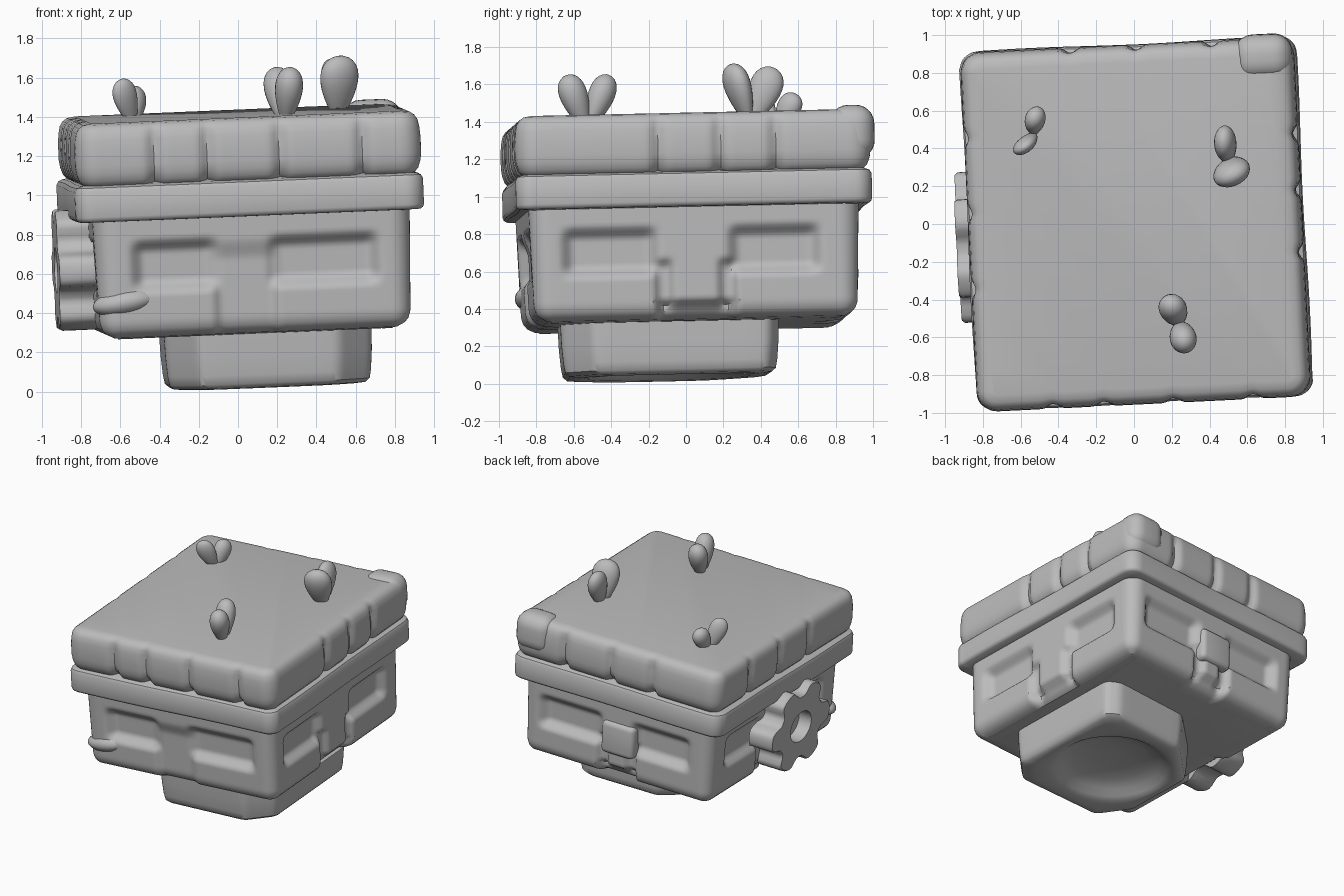
import bpy, bmesh, math
from mathutils import Vector, Matrix

if "Cube" in bpy.data.objects:
    bpy.data.objects.remove(bpy.data.objects["Cube"])

clay = bpy.data.materials.new("grey clay")
clay.diffuse_color = (0.5, 0.5, 0.5, 1)
clay.use_nodes = True
clay.node_tree.nodes["Principled BSDF"].inputs["Base Color"].default_value = clay.diffuse_color

# the whole planter leans slightly: pivot at rim height
PIVOT = Matrix.Translation((0.01, 0.005, 0.9))
LEAN = (PIVOT @ Matrix.Rotation(math.radians(2.8), 4, 'Z')
        @ Matrix.Rotation(math.radians(-2.4), 4, 'Y')
        @ Matrix.Rotation(math.radians(1.25), 4, 'X')
        @ Matrix.Translation((0, 0, -0.9)))


def finish(name, bm, matrix=LEAN, angle=40):
    bm.transform(matrix)
    bmesh.ops.recalc_face_normals(bm, faces=bm.faces[:])
    me = bpy.data.meshes.new(name)
    bm.to_mesh(me)
    bm.free()
    me.materials.append(clay)
    ob = bpy.data.objects.new(name, me)
    bpy.context.collection.objects.link(ob)
    bpy.ops.object.select_all(action='DESELECT')
    ob.select_set(True)
    bpy.context.view_layer.objects.active = ob
    bpy.ops.object.shade_smooth_by_angle(angle=math.radians(angle))
    return ob


def skin(rings):
    """Bridge closed rings of points and cap both ends."""
    bm = bmesh.new()
    vs = [[bm.verts.new(p) for p in r] for r in rings]
    n = len(vs[0])
    for a, b in zip(vs, vs[1:]):
        for i in range(n):
            j = (i + 1) % n
            bm.faces.new((a[i], a[j], b[j], b[i]))
    bm.faces.new(vs[0][::-1])
    bm.faces.new(vs[-1])
    return bm


def outline(hx, hy, r, n=80):
    """Rounded rectangle: (point, outward normal, side index, position along side)."""
    pts = []
    for s, (L, d) in enumerate([(hx, hy), (hy, hx), (hx, hy), (hy, hx)]):
        rot = Matrix.Rotation(s * math.pi / 2, 2)
        for i in range(n):
            u = -(L - r) + 2 * (L - r) * i / n
            pts.append((rot @ Vector((u, -d)), rot @ Vector((0, -1)), s, u))
        for i in range(8):
            a = math.pi / 2 * i / 8
            nrm = Vector((math.sin(a), -math.cos(a)))
            pts.append((rot @ (Vector((L - r, -d + r)) + nrm * r), rot @ nrm, s, L))
    return pts


def loft(name, hx, hy, r, rings, depth=lambda s, u, z: 0, cx=0.0):
    line = outline(hx, hy, r)
    out = []
    for inset, z in rings:
        ring = []
        for p, nrm, s, u in line:
            q = p - nrm * (inset + depth(s, u, z))
            ring.append((q.x + cx, q.y, z))
        out.append(ring)
    return finish(name, skin(out))


def step(a, b, x, w=0.04):
    """Soft window, one between a and b."""
    def f(t):
        t = max(0, min(1, t / w + 0.5))
        return t * t * (3 - 2 * t)
    return f(x - a) * f(b - x)


# body with recessed panels and a centre pillar on each side
PANELS = [((-0.60, -0.20), (0.10, 0.62)), ((-0.69, -0.22), (0.20, 0.65)),
          ((-0.64, -0.15), (0.15, 0.6)), ((-0.64, -0.2), (0.2, 0.64))]


def body_depth(s, u, z):
    half = 0.15 if s % 2 == 0 else 0.2
    if s == 0:
        u += 0.045
    d = sum(0.06 * step(a, b, u + (0 if s else -0.045), 0.09) * step(0.57, 0.785, z, 0.08)
            for a, b in PANELS[s])
    if s == 0:
        d += 0.03 * step(-half, half, u, 0.06) * step(0, 0.75, z, 0.12)
    else:
        d += 0.06 * step(-half, half, u, 0.05) * step(0, 0.40, z, 0.05)
        for g in (-half + 0.03, half - 0.03):
            d += 0.04 * step(g - 0.04, g + 0.04, u, 0.05) * step(0.38, 0.62, z, 0.06)
    return d


loft("body", 0.812, 0.885, 0.11,
     [(0.16, 0.31), (0.09, 0.317), (0.05, 0.337), (0.03, 0.36), (0.02, 0.39)]
     + [(0.018 * (0.95 - z) / 0.55, z) for z in [0.41 + 0.018 * i for i in range(31)]],
     body_depth, 0.018)

# rim band
loft("rim", 0.89, 0.95, 0.09,
     [(0.1, 0.912), (0.02, 0.915), (0.005, 0.925), (0, 0.94), (0.0, 1.07), (0.01, 1.09),
      (0.035, 1.1), (0.07, 1.105), (0.1, 1.12)],
     lambda s, u, z: 0.004 * math.sin(5 * u + s), 0.006)

# brick course with a flat soil top
JOINTS = [(-0.48, -0.21, 0.16, 0.58), (-0.19, 0.14, 0.44), (-0.45, -0.05, 0.3), (-0.5, -0.1, 0.3)]


def brick_depth(s, u, z):
    w = 0.25 + 0.75 * step(1.0, 1.36, z, 0.1)
    low = 1 + 0.7 * step(0, 1.14, z, 0.06)
    return sum(0.03 * w * low * math.exp(-((u - g) / 0.032) ** 2) for g in JOINTS[s])


loft("brick_top", 0.884, 0.952, 0.11,
     [(0.13, 1.08), (0.07, 1.088), (0.04, 1.1), (0.018, 1.125), (0.006, 1.16), (0, 1.2),
      (0, 1.28), (0.004, 1.33), (0.012, 1.37), (0.028, 1.395), (0.05, 1.41), (0.09, 1.417)],
     brick_depth, 0.012)

# raised brick at the back right corner
bm = bmesh.new()
bmesh.ops.create_cube(bm, size=1, matrix=Matrix.Translation((0.735, 0.855, 1.295))
                      @ Matrix.Diagonal((0.31, 0.24, 0.29, 1)))
bmesh.ops.bevel(bm, geom=bm.edges[:], offset=0.1, segments=6, profile=0.5, affect='EDGES')
finish("corner_brick", bm)

# lump on the lower front left of the body
bm = bmesh.new()
bmesh.ops.create_uvsphere(bm, u_segments=24, v_segments=14, radius=1,
                          matrix=Matrix.Translation((-0.64, -0.80, 0.50))
                          @ Matrix.Rotation(math.radians(-8), 4, 'Y')
                          @ Matrix.Diagonal((0.17, 0.10, 0.07, 1)))
finish("body_lump", bm)

# bump on the upper middle of the back
bm = bmesh.new()
bmesh.ops.create_cube(bm, size=1, matrix=Matrix.Translation((0.0, 0.845, 0.64))
                      @ Matrix.Diagonal((0.28, 0.12, 0.26, 1)))
bmesh.ops.bevel(bm, geom=bm.edges[:], offset=0.04, segments=4, profile=0.5, affect='EDGES')
finish("back_tab", bm)

# faceted foot with a dished underside
FOOT = [(-0.43, -0.44), (-0.27, -0.69), (0.44, -0.71), (0.62, -0.54),
        (0.62, 0.39), (0.53, 0.45), (-0.08, 0.44), (-0.43, 0.13)]
mid = Vector((0.09, -0.12))
line = []
for i, p in enumerate(FOOT):
    a, b, c = Vector(FOOT[i - 1]), Vector(p), Vector(FOOT[(i + 1) % 8])
    s, e = b.lerp(a, 0.04 / (a - b).length), b.lerp(c, 0.04 / (c - b).length)
    for k in range(5):
        t = k / 4
        line.append(s * (1 - t) ** 2 + b * 2 * t * (1 - t) + e * t * t)
    nxt = c.lerp(b, 0.04 / (c - b).length)
    line += [e.lerp(nxt, k / 8) for k in range(1, 8)]
rings = []
for scale, z, rnd in [(1.01, 0.38, 0), (1, 0.2, 0), (0.985, 0.1, 0), (0.97, 0.055, 0), (0.93, 0.035, 0),
                      (0.86, 0.029, 0.3), (0.78, 0.033, 0.8), (0.72, 0.05, 1), (0.64, 0.085, 1),
                      (0.48, 0.115, 1), (0.25, 0.13, 1), (0.05, 0.133, 1)]:
    ring = []
    for p in line:
        d = p - mid
        d = d.lerp(d.normalized() * 0.56, rnd) * scale
        ring.append((mid.x + d.x, mid.y + d.y, z))
    rings.append(ring)
finish("foot", skin(rings))

# six-lobed cog on the left side, with a round hole
bm = bmesh.new()
N = 96
loops = []
for kind, x in [("out", -0.76), ("out", -0.94), ("edge", -0.955), ("hole", -0.955), ("hole", -0.85)]:
    loop = []
    for i in range(N):
        a = 2 * math.pi * i / N
        tooth = 0.5 + 0.5 * math.tanh(2 * (math.cos(6 * a) + 0.2))
        r = 0.295 + 0.105 * tooth - (0.012 if kind == "edge" else 0)
        if kind == "hole":
            r = 0.14
        loop.append(bm.verts.new((x, -0.09 + r * math.cos(a), 0.66 + 0.83 * r * math.sin(a))))
    loops.append(loop)
for a, b in zip(loops, loops[1:]):
    for i in range(N):
        j = (i + 1) % N
        bm.faces.new((a[i], a[j], b[j], b[i]))
bm.faces.new(loops[-1])
bm.faces.new(loops[0][::-1])
finish("side_cog", bm)


# sprouts: pairs of plump leaves, narrow at the root and full at the tip
def leaf(name, root, tip, across, width, thick):
    root, tip = Vector(root), Vector(tip)
    axis = tip - root
    length = axis.length
    axis.normalize()
    wide = Vector(across)
    wide = (wide - axis * wide.dot(axis)).normalized()
    thin = axis.cross(wide)
    bm = bmesh.new()
    bmesh.ops.create_uvsphere(bm, u_segments=24, v_segments=16, radius=1)
    for v in bm.verts:
        t = (v.co.z + 1) / 2
        taper = 0.42 + 0.78 * t
        v.co = (root + axis * length * t + wide * v.co.x * width * taper
                + thin * v.co.y * thick * taper)
    finish(name, bm, Matrix())


SPROUTS = [
    ("left_sprout", (-0.53, 0.48, 1.35), ((-0.52, 0.59, 1.55), (0.4, 1, 0), 0.075, 0.06),
     ((-0.60, 0.39, 1.59), (0.8, 0.5, 0), 0.075, 0.045)),
    ("right_sprout", (0.51, 0.34, 1.38), ((0.47, 0.47, 1.69), (0, 1, 0.2), 0.10, 0.065),
     ((0.52, 0.24, 1.71), (0.9, 0.4, 0), 0.115, 0.075)),
    ("front_sprout", (0.24, -0.53, 1.35), ((0.19, -0.41, 1.65), (0.9, -0.4, 0), 0.085, 0.08),
     ((0.27, -0.64, 1.65), (0.9, 0.2, 0), 0.08, 0.085)),
]
for name, root, first, second in SPROUTS:
    leaf(name + "_leaf_a", root, *first)
    leaf(name + "_leaf_b", root, *second)
